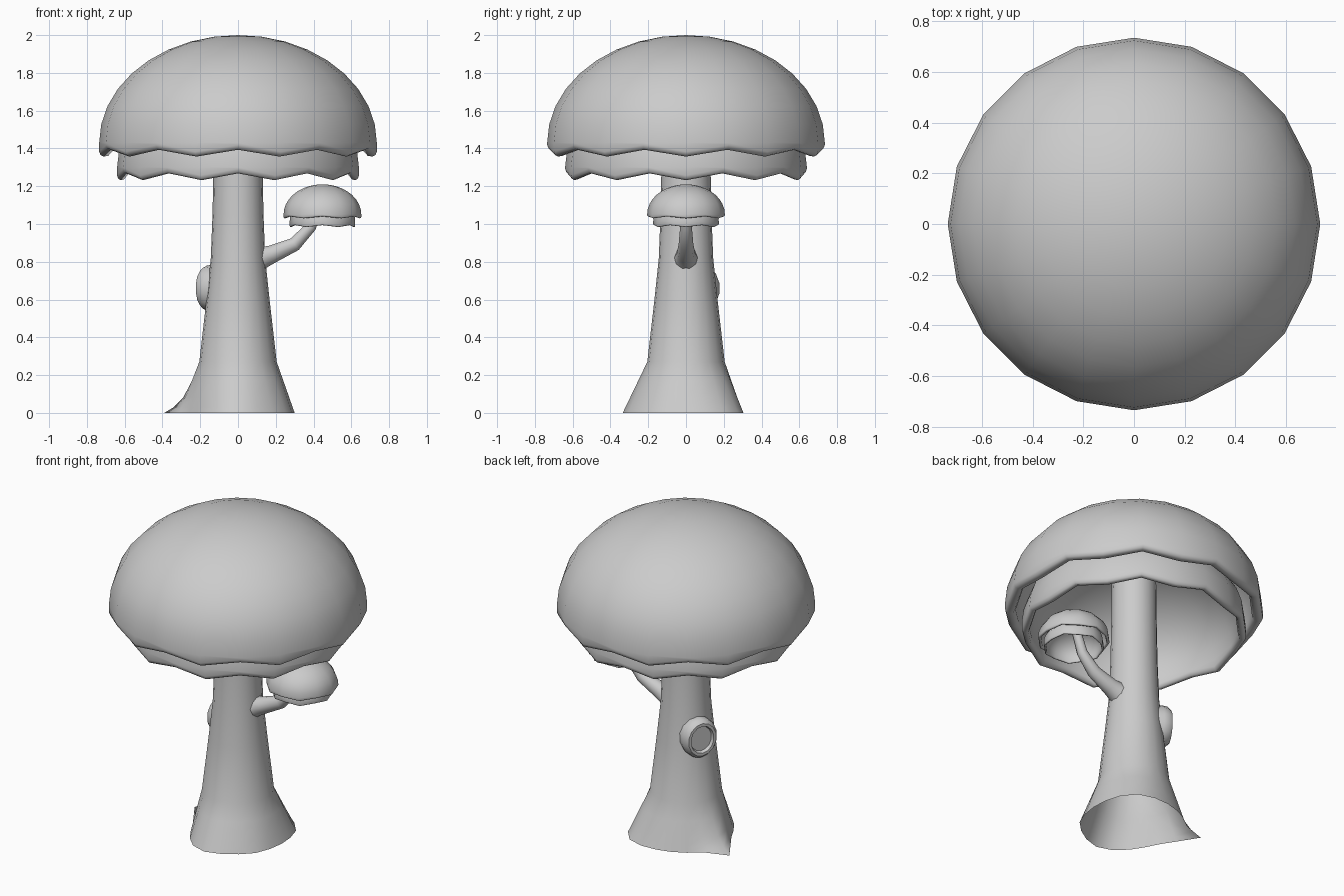
import bpy, bmesh
from math import sin, cos, pi, radians
from mathutils import Matrix, Vector

if "Cube" in bpy.data.objects:
    bpy.data.objects.remove(bpy.data.objects["Cube"])

grey = bpy.data.materials.new("plain_grey")
grey.use_nodes = True
colour = (0.6, 0.6, 0.6, 1)
grey.diffuse_color = colour
grey.node_tree.nodes["Principled BSDF"].inputs["Base Color"].default_value = colour


def skin(name, rings, matrix=Matrix(), angle=75):
    """Bridge a list of closed point rings; a one-point ring is a pole."""
    bm = bmesh.new()
    loops = [[bm.verts.new(p) for p in ring] for ring in rings]
    for a, b in zip(loops, loops[1:]):
        n = max(len(a), len(b))
        for i in range(n):
            j = (i + 1) % n
            quad = [a[i % len(a)], a[j % len(a)], b[j % len(b)], b[i % len(b)]]
            bm.faces.new(list(dict.fromkeys(quad)))
    bmesh.ops.recalc_face_normals(bm, faces=bm.faces)
    bm.transform(matrix)
    mesh = bpy.data.meshes.new(name)
    bm.to_mesh(mesh)
    bm.free()
    mesh.materials.append(grey)
    obj = bpy.data.objects.new(name, mesh)
    bpy.context.collection.objects.link(obj)
    bpy.ops.object.select_all(action='DESELECT')
    obj.select_set(True)
    bpy.context.view_layer.objects.active = obj
    bpy.ops.object.shade_smooth_by_angle(angle=radians(angle))


def circle(n, rx, ry, z):
    return [(rx * cos(2 * pi * i / n), ry * sin(2 * pi * i / n), z) for i in range(n)]


def cap(name, sides, radius, waist, height, drop, thick, matrix):
    """Hollow dome with a thick scalloped rim; drop is the rim below the waist."""
    rows = 9

    def ring(r, z, wave=0):
        return [(x, y, h + wave * (1 if i % 2 else -1))
                for i, (x, y, h) in enumerate(circle(sides, r, r, z))]

    def dome(r, h):
        arcs = [pi / 2 * k / rows for k in range(1, rows + 1)]
        return [[(0, 0, waist + h)]] + [ring(r * sin(t), waist + h * cos(t)) for t in arcs]

    wave = 0.018
    low = waist - drop
    rim = [ring(radius, low + 0.025, wave),
           ring(radius - thick * 0.12, low + 0.008, wave),
           ring(radius - thick * 0.4, low, wave),
           ring(radius - thick * 0.8, low + 0.004, wave),
           ring(radius - thick, low + 0.025, wave)]
    inner = dome(radius - thick, height - thick)
    skin(name, dome(radius, height) + rim + inner[::-1], matrix)


# Caps: an outer dome over a smaller skirt dome, with a small copy on the branch
small = Matrix.Translation((0.447, 0, 0.65)) @ Matrix.Scale(0.28, 4)
for prefix, sides, skirt, drop, matrix in (("large", 20, 0.64, 0.05, Matrix()),
                                           ("small", 12, 0.62, 0.09, small)):
    cap(prefix + "_cap", sides, 0.735, 1.43, 0.57, 0.055, 0.06, matrix)
    cap(prefix + "_cap_skirt", sides, skirt, 1.30, 0.49, drop, 0.045, matrix)

# Trunk: tapered, flared at the foot, open below, with one pointed root
foot = [0.30, 0.31, 0.33, 0.34, 0.32, 0.30, 0.29, 0.29, 0.30, 0.41,
        0.31, 0.27, 0.27, 0.29, 0.32, 0.335, 0.32, 0.31, 0.31, 0.30]
N = len(foot)
rings = []
for z in (0, 0.03, 0.08, 0.17, 0.27):
    t = 1 - z / 0.27
    ring = []
    for i, r in enumerate(foot):
        base = min(r, 0.335)
        radius = 0.205 + (base - 0.205) * t + (r - base) * t ** 6
        a = 2 * pi * i / N
        ring.append((radius * cos(a), radius * sin(a), z))
    rings.append(ring)
for r, z in ((0.167, 0.6), (0.144, 0.82), (0.135, 1.05), (0.13, 1.3), (0.125, 1.76)):
    rings.append(circle(N, r, r, z))
skin("trunk", rings)

# Branch: bent tapering limb, flared where it leaves the trunk
path = [(0.08, 0.80, 0.075), (0.135, 0.825, 0.06), (0.18, 0.84, 0.05),
        (0.30, 0.893, 0.039), (0.385, 0.985, 0.031), (0.44, 1.14, 0.026)]
rings = []
for k, (x, z, r) in enumerate(path):
    ax, az, _ = path[max(k - 1, 0)]
    bx, bz, _ = path[min(k + 1, len(path) - 1)]
    turn = Vector((bx - ax, 0, bz - az)).to_track_quat('Z', 'Y')
    rings.append([turn @ Vector(p) + Vector((x, 0, z)) for p in circle(10, r, r, 0)])
skin("branch", rings)

# Knot: oval collar with a sunken flat centre on the back of the trunk's right
profile = [(0.95, 0.11), (1, 0.155), (0.97, 0.185), (0.82, 0.207), (0.68, 0.207),
           (0.62, 0.187)]
rings = [circle(14, 0.124 * s, 0.108 * s, d) for s, d in profile]
rings.append([(0, 0, 0.187)])
frame = Matrix(((0, 0, 1), (0, 1, 0), (-1, 0, 0))).to_4x4()
skin("trunk_knot", rings,
     Matrix.Translation((0, 0, 0.66)) @ Matrix.Rotation(radians(152), 4, 'Z') @ frame, 40)
